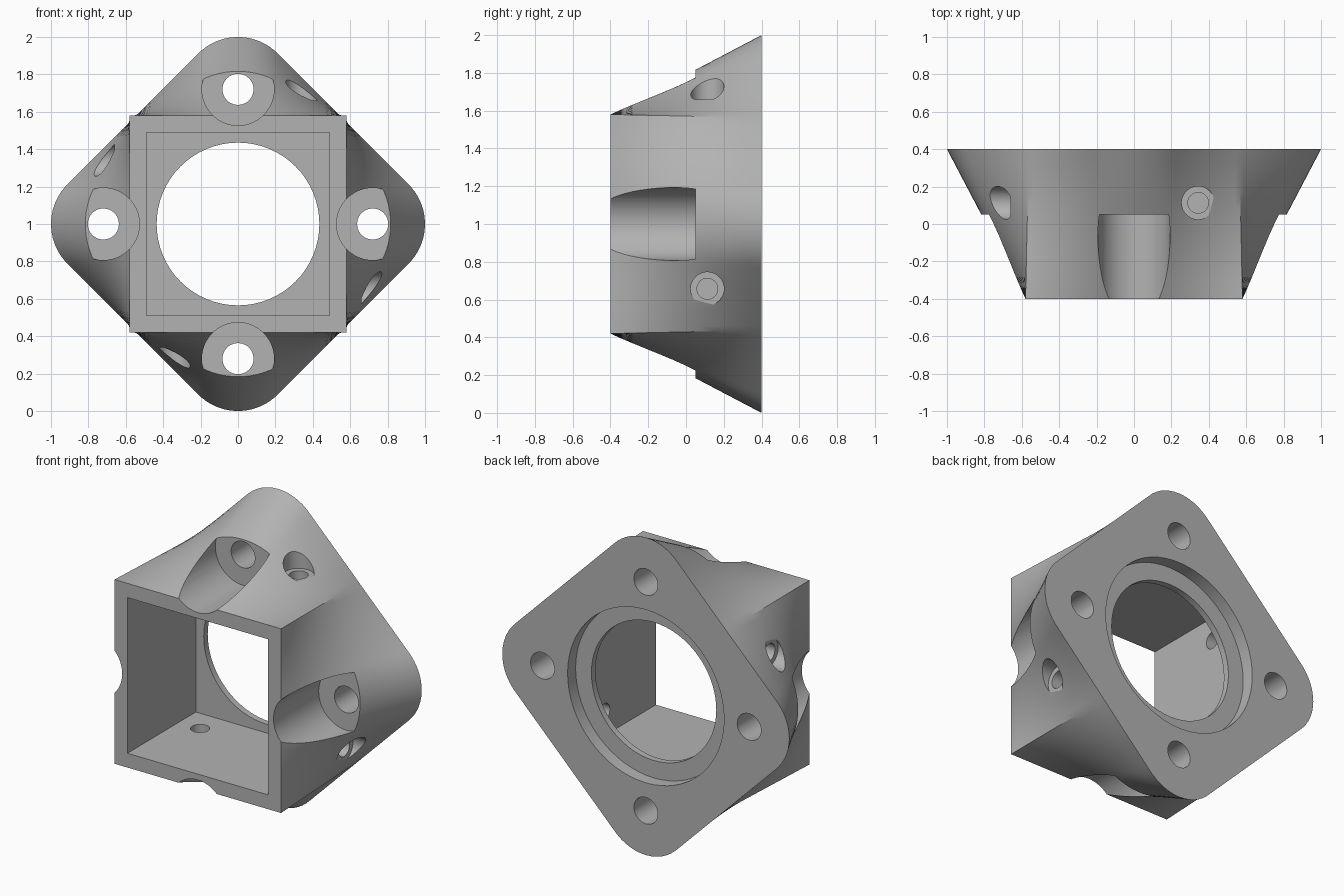
import bpy
import bmesh
from math import pi, sin, cos, sqrt
from mathutils import Matrix, Vector

if "Cube" in bpy.data.objects:
    bpy.data.objects.remove(bpy.data.objects["Cube"], do_unlink=True)

FRONT, BACK = -0.4, 0.4
HALF = 0.58                # half side of the square front
FILLET, ARM = 0.30, 0.70   # corner radius and corner centre of the back flange
CENTRE = Matrix.Translation((0, 0, 1))

grey = bpy.data.materials.new("Grey")
grey.use_nodes = True
colour = (0.45, 0.45, 0.45, 1)
grey.diffuse_color = colour
grey.node_tree.nodes["Principled BSDF"].inputs["Base Color"].default_value = colour


def make_object(name, bm):
    bmesh.ops.recalc_face_normals(bm, faces=bm.faces)
    mesh = bpy.data.meshes.new(name)
    bm.to_mesh(mesh)
    bm.free()
    mesh.materials.append(grey)
    obj = bpy.data.objects.new(name, mesh)
    bpy.context.collection.objects.link(obj)
    return obj


# Matching points on the square side and on the flange's rounded corner
def profile_pair(t):
    mid = (ARM + FILLET * sqrt(2)) / 2
    tangent = FILLET / sqrt(2)
    straight = (mid - tangent) * sqrt(2)
    arc = FILLET * pi / 2
    s = t * (2 * straight + arc)
    if s < straight:
        f = s / sqrt(2)
        flange = (-mid + f, mid + f)
    elif s > straight + arc:
        f = (2 * straight + arc - s) / sqrt(2)
        flange = (mid - f, mid + f)
    else:
        a = (s - straight) / FILLET - pi / 4
        flange = (FILLET * sin(a), ARM + FILLET * cos(a))
    return Vector((HALF * (2 * t - 1), FRONT, HALF)), Vector((flange[0], BACK, flange[1]))


# Body: square front blended into the rounded diamond flange
def build_body(steps=40, layers=10):
    bm = bmesh.new()
    pairs = []
    for k in range(4):
        turn = Matrix.Rotation(k * pi / 2, 3, 'Y')
        pairs += [[turn @ p for p in profile_pair(i / steps)] for i in range(steps)]
    rings = [[bm.verts.new(CENTRE @ a.lerp(b, j / layers)) for a, b in pairs]
             for j in range(layers + 1)]
    n = len(pairs)
    for low, high in zip(rings, rings[1:]):
        for i in range(n):
            bm.faces.new((low[i], low[(i + 1) % n], high[(i + 1) % n], high[i]))
    bm.faces.new(rings[0])
    bm.faces.new(rings[-1])
    return make_object("mount_body", bm)


# Round cutter between two points, given relative to the body's axis
def round_cutter(radius, start, end, turn=Matrix()):
    start, end = Vector(start), Vector(end)
    axis = end - start
    place = (CENTRE @ turn @ Matrix.Translation((start + end) / 2)
             @ axis.to_track_quat('Z', 'Y').to_matrix().to_4x4())
    bm = bmesh.new()
    bmesh.ops.create_cone(bm, cap_ends=True, segments=64, radius1=radius,
                          radius2=radius, depth=axis.length, matrix=place)
    return make_object("cutter", bm)


def box_cutter(half, y0, y1):
    bm = bmesh.new()
    place = (CENTRE @ Matrix.Translation((0, (y0 + y1) / 2, 0))
             @ Matrix.Diagonal((2 * half, y1 - y0, 2 * half, 1)))
    bmesh.ops.create_cube(bm, size=1, matrix=place)
    return make_object("cutter", bm)


body = build_body()
bpy.context.view_layer.objects.active = body
body.select_set(True)

# Square pocket, central bore and rear recess
cutters = [box_cutter(0.49, -0.6, 0.28),
           round_cutter(0.435, (0, 0.2, 0), (0, 0.6, 0)),
           round_cutter(0.545, (0, 0.32, 0), (0, 0.6, 0))]

# On each side: bolt seat, bolt hole, set screw recess and set screw hole
for k in range(4):
    turn = Matrix.Rotation(k * pi / 2, 4, 'Y')
    cutters += [round_cutter(0.193, (0, -0.6, 0.72), (0, 0.05, 0.72), turn),
                round_cutter(0.083, (0, -0.1, 0.72), (0, 0.6, 0.72), turn),
                round_cutter(0.088, (0.343, 0.113, 0.66), (0.343, 0.113, 1.1), turn),
                round_cutter(0.055, (0.343, 0.113, 0.4), (0.343, 0.113, 0.8), turn)]

for cutter in cutters:
    cutter.hide_render = True
    mod = body.modifiers.new("cut", 'BOOLEAN')
    mod.operation = 'DIFFERENCE'
    mod.solver = 'EXACT'
    mod.object = cutter
    bpy.ops.object.modifier_apply(modifier=mod.name)
    bpy.data.objects.remove(cutter, do_unlink=True)

bpy.ops.object.shade_smooth_by_angle(angle=pi / 7)
